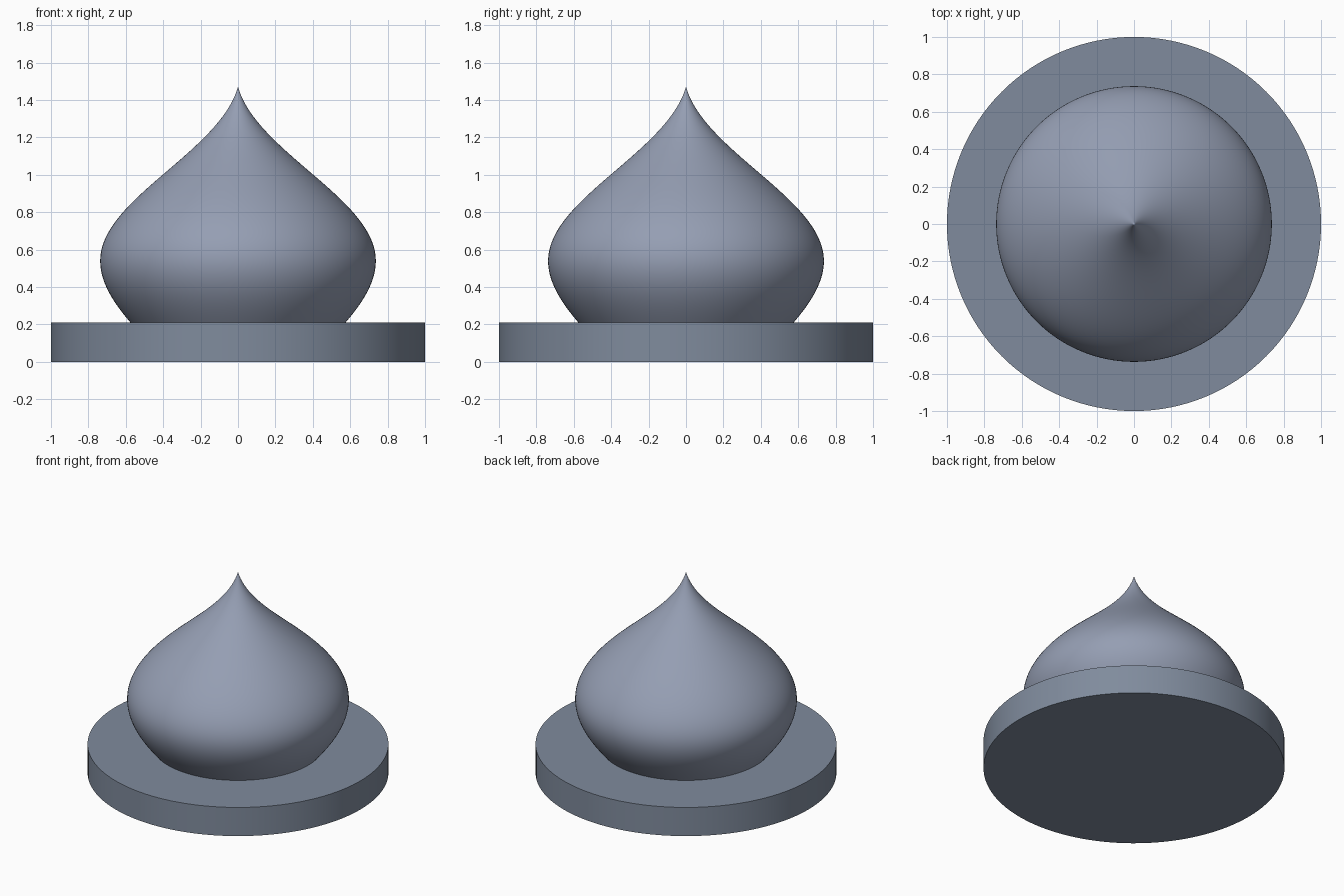
import bpy, bmesh, math
from mathutils import Vector
from mathutils.geometry import interpolate_bezier

if "Cube" in bpy.data.objects:
    bpy.data.objects.remove(bpy.data.objects["Cube"])

SIDES = 128


def lathe(name, profile, color):
    """Spin an (r, z) profile about the z axis."""
    bm = bmesh.new()
    verts = [bm.verts.new((r, 0, z)) for r, z in profile]
    edges = [bm.edges.new(pair) for pair in zip(verts, verts[1:])]
    bmesh.ops.spin(bm, geom=verts + edges, cent=(0, 0, 0), axis=(0, 0, 1),
                   angle=2 * math.pi, steps=SIDES)
    bmesh.ops.remove_doubles(bm, verts=bm.verts, dist=1e-5)
    bmesh.ops.recalc_face_normals(bm, faces=bm.faces)
    mesh = bpy.data.meshes.new(name)
    bm.to_mesh(mesh)
    bm.free()
    mat = bpy.data.materials.new(name + "_color")
    mat.diffuse_color = (*color, 1)
    mat.use_nodes = True
    mat.node_tree.nodes["Principled BSDF"].inputs["Base Color"].default_value = mat.diffuse_color
    mesh.materials.append(mat)
    obj = bpy.data.objects.new(name, mesh)
    bpy.context.collection.objects.link(obj)
    bpy.ops.object.select_all(action='DESELECT')
    obj.select_set(True)
    bpy.context.view_layer.objects.active = obj
    bpy.ops.object.shade_smooth_by_angle(angle=math.radians(40))
    return obj


def bezier(points, count):
    pts = [Vector((r, z, 0)) for r, z in points]
    return [(p.x, p.y) for p in interpolate_bezier(*pts, count)]


# Round base plate
lathe("base_plate", [(0, 0), (1, 0), (1, 0.21), (0, 0.21)], (0.215, 0.26, 0.337))

# Onion dome: lower bulge, then ogee sweep up to the point
bulge = bezier([(0.575, 0.21), (0.66, 0.31), (0.737, 0.42), (0.737, 0.54)], 16)
sweep = bezier([(0.737, 0.54), (0.737, 0.87), (0.10, 1.12), (0, 1.47)], 40)
lathe("onion_dome", [(0, 0.21)] + bulge + sweep[1:], (0.30, 0.342, 0.45))
